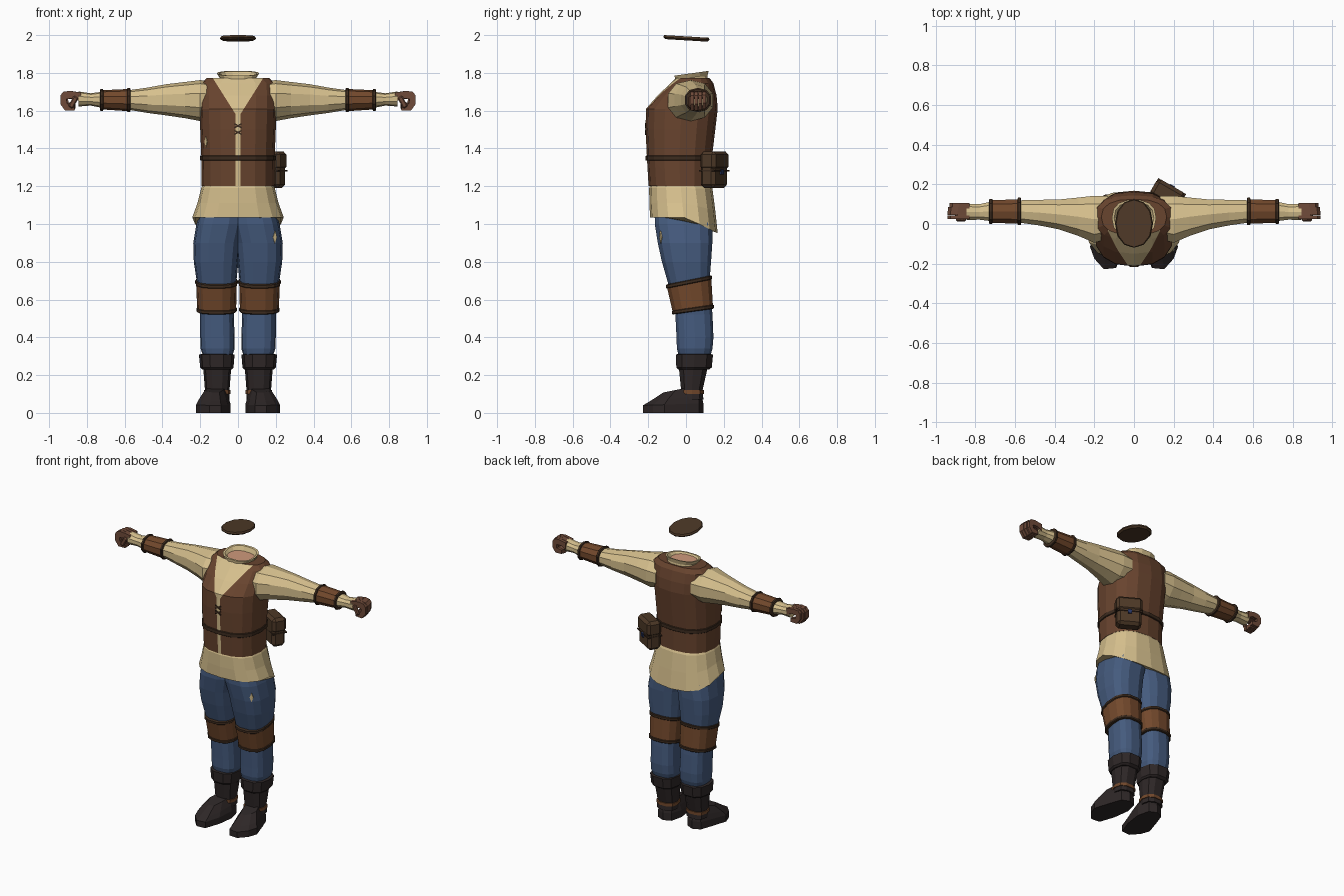
import bpy, bmesh, math
from mathutils import Vector, Matrix
from mathutils.bvhtree import BVHTree

if "Cube" in bpy.data.objects:
    bpy.data.objects.remove(bpy.data.objects["Cube"])


def mat(name, r, g, b):
    m = bpy.data.materials.new(name)
    m.diffuse_color = (r, g, b, 1)
    m.use_nodes = True
    m.node_tree.nodes["Principled BSDF"].inputs["Base Color"].default_value = m.diffuse_color
    return m


CREAM = mat("cream_cloth", 0.68, 0.53, 0.27)
VEST = mat("vest_brown", 0.14, 0.058, 0.028)
LEATHER = mat("tan_leather", 0.17, 0.066, 0.025)
TRIM = mat("dark_trim", 0.045, 0.024, 0.013)
POUCH = mat("pouch_brown", 0.075, 0.04, 0.02)
BLUE = mat("blue_cloth", 0.06, 0.105, 0.21)
BOOT = mat("boot_black", 0.027, 0.02, 0.02)
GLOVE = mat("glove_brown", 0.16, 0.07, 0.042)
SKIN = mat("skin", 0.62, 0.32, 0.2)
BUCKLE = mat("buckle_blue", 0.02, 0.035, 0.12)


def finish(name, bm, mats, mirror=False):
    bmesh.ops.recalc_face_normals(bm, faces=bm.faces)
    me = bpy.data.meshes.new(name)
    bm.to_mesh(me)
    bm.free()
    for m in mats:
        me.materials.append(m)
    ob = bpy.data.objects.new(name, me)
    bpy.context.collection.objects.link(ob)
    if mirror:
        ob.modifiers.new("mirror", 'MIRROR').use_mirror_merge = False
    return ob


def oval(x0, x1, y0, y1, z, tilt=0, n=14, p=2.5):
    """Rounded-box ring in the ground plane, tilted along y."""
    cx, cy, pts = (x0 + x1) / 2, (y0 + y1) / 2, []
    for i in range(n):
        c, s = math.cos(math.tau * i / n), math.sin(math.tau * i / n)
        x = math.copysign(abs(c) ** (2 / p), c) * (x1 - x0) / 2
        y = math.copysign(abs(s) ** (2 / p), s) * (y1 - y0) / 2
        pts.append((cx + x, cy + y, z + tilt * y))
    return pts


def arm_oval(x, y0, y1, z0, z1):
    return [(x, b, a) for a, b, _ in oval(z0, z1, y0, y1, 0, n=10, p=2.2)]


def loft_bm(rings, caps=(True, True)):
    bm = bmesh.new()
    vs = [[bm.verts.new(p) for p in r] for r in rings]
    n = len(vs[0])
    for a, b in zip(vs, vs[1:]):
        for i in range(n):
            bm.faces.new((a[i], a[(i + 1) % n], b[(i + 1) % n], b[i]))
    if caps[0]:
        bm.faces.new(vs[0])
    if caps[1]:
        bm.faces.new(vs[-1])
    return bm


def loft(name, rings, m, mirror=False, caps=(True, True)):
    return finish(name, loft_bm(rings, caps), [m], mirror)


def box(name, loc, size, m, rot=(0, 0, 0), bevel=0.0, mirror=False):
    bm = bmesh.new()
    bmesh.ops.create_cube(bm, size=1)
    bmesh.ops.scale(bm, vec=size, verts=bm.verts)
    if bevel:
        bmesh.ops.bevel(bm, geom=bm.edges[:], offset=bevel, segments=1, affect='EDGES')
    r = Matrix.Rotation(rot[2], 4, 'Z') @ Matrix.Rotation(rot[1], 4, 'Y')
    bmesh.ops.transform(bm, matrix=Matrix.Translation(loc) @ r, verts=bm.verts)
    return finish(name, bm, [m], mirror)


def patch(name, target, x, z, w, h, m):
    """Thin diamond laid on the front of a part."""
    me = target.data
    tree = BVHTree.FromPolygons([v.co for v in me.vertices], [p.vertices for p in me.polygons])
    hit, nor, *_ = tree.ray_cast(Vector((x, -1, z)), Vector((0, 1, 0)))
    side = nor.cross(Vector((0, 0, 1))).normalized()
    up = side.cross(nor)
    corners = [side * w, up * h, side * -w, up * -h]
    loft(name, [[hit + nor * d + c for c in corners] for d in (-0.003, 0.004)], m)


# Cap disc
loft("cap", [oval(-w, w, -0.12 + d, 0.125 - d, z, -0.06, 12, 2.1)
             for w, d, z in [(0.085, 0.01, 1.972), (0.096, 0, 1.982), (0.09, 0.004, 1.993)]], POUCH)

# Vest with open cream neckline
torso = [(1.20, .192, -.198, .135), (1.35, .194, -.207, .137), (1.5, .2, -.214, .155),
         (1.61, .203, -.212, .168), (1.68, .203, -.15, .162), (1.745, .198, -.082, .145),
         (1.772, .165, -.055, .125)]
bm = loft_bm([oval(-w, w, a, b, z, n=16) for z, w, a, b in torso])
for s in (1, -1):
    for nor in ((s, 0, 0), (s * .19, 0, -.12)):
        front = [f for f in bm.faces if f.calc_center_median().y < 0]
        geom = front + list({e for f in front for e in f.edges}) + list({v for f in front for v in f.verts})
        bmesh.ops.bisect_plane(bm, geom=geom, plane_co=(s * .012, 0, 1.58), plane_no=nor)
for f in bm.faces:
    c = f.calc_center_median()
    if c.y < 0 and abs(c.x) < .012 + max(0, c.z - 1.58) * .63:
        f.material_index = 1
vest = finish("vest", bm, [VEST, CREAM])

# Shirt tail, longer at the back
tail = []
for z, w, a, b, drop in [(1.22, .18, -.185, .125, 0), (1.19, .195, -.195, .14, .02),
                         (1.11, .215, -.194, .155, .25), (1.035, .242, -.19, .168, .5)]:
    tail.append([(x, y, z - drop * max(0, y)) for x, y, _ in oval(-w, w, a, b, z, n=16)])
loft("shirt_tail", tail, CREAM)

# Collar with the neck inside
rings = [oval(-.108, .108, -.085, .122, 1.735), oval(-.098, .098, -.06, .115, 1.775, .1),
         oval(-.112, .112, -.062, .122, 1.798, .14), oval(-.1, .1, -.05, .11, 1.797, .14),
         oval(-.085, .085, -.04, .098, 1.778)]
bm = loft_bm(rings)
bm.faces.ensure_lookup_table()
bm.faces[-1].material_index = 1
finish("collar", bm, [CREAM, SKIN])

# Belt and laces
loft("belt", [oval(-w, w, -w - .014, w - .055, z, n=16)
              for w, z in [(.196, 1.335), (.2, 1.338), (.2, 1.36), (.196, 1.363)]], TRIM)
for i in range(2):
    for s in (1, -1):
        box("lace", (0, -.214, 1.485 + i * .035), (.045, .008, .008), TRIM, (0, s * .5, 0))

# Sleeves
arm = [(.13, -.08, .145, 1.56, 1.75), (.2, -.1, .148, 1.545, 1.762), (.28, -.065, .138, 1.56, 1.752),
       (.38, -.03, .127, 1.575, 1.74), (.48, -.01, .125, 1.588, 1.722), (.58, .005, .122, 1.605, 1.708),
       (.72, .012, .115, 1.615, 1.7), (.78, .02, .102, 1.627, 1.692), (.845, .018, .104, 1.622, 1.702)]
loft("sleeve", [arm_oval(*a) for a in arm], CREAM, True)

# Bracers with rims
loft("bracer", [arm_oval(.575, -.002, .128, 1.597, 1.715), arm_oval(.725, .004, .122, 1.607, 1.708)],
     LEATHER, True)
for x, g in ((.578, .006), (.722, 0)):
    loft("bracer_rim", [arm_oval(x + d, .002 - g - e, .125 + g + e, 1.603 - g - e, 1.71 + g + e)
                        for d, e in ((-.009, 0), (-.006, .005), (.006, .005), (.009, 0))], TRIM, True)

# Gloves: one curled profile per finger, plus a thumb
curl = [(.83, 1.695), (.89, 1.705), (.925, 1.70), (.941, 1.68), (.941, 1.635), (.915, 1.6), (.865, 1.602),
        (.865, 1.63), (.905, 1.637), (.908, 1.662), (.87, 1.665), (.83, 1.645)]
for i in range(4):
    y, k = .024 + i * .021, (1, 1, .97, .9)[i]
    loft("finger", [[(.83 + (x - .83) * k, yy, 1.7 + (z - 1.7) * k) for x, z in curl]
                    for yy in (y, y + .0195)], GLOVE, True)
box("palm", (.868, .064, 1.68), (.07, .075, .034), GLOVE, bevel=.008, mirror=True)
box("thumb", (.872, .024, 1.645), (.028, .022, .065), GLOVE, (0, -.5, 0), .006, True)

# Trousers
leg = [(1.1, -.04, .19, -.165, .125), (1.0, -.035, .22, -.168, .142), (.9, -.012, .237, -.152, .142),
       (.8, -.002, .234, -.13, .135), (.68, .01, .216, -.095, .125), (.6, .018, .208, -.072, .135),
       (.52, .022, .2, -.058, .142), (.4, .018, .2, -.052, .147), (.34, .018, .198, -.05, .142),
       (.3, .03, .185, -.04, .13)]
trousers = loft("trousers", [oval(a, b, c, d, z, p=2.8) for z, a, b, c, d in leg], BLUE, True)

# Knee guards with rims
loft("knee_guard", [oval(.006, .222, -.104, .136, .693, .2), oval(.01, .216, -.072, .145, .547, .14)],
     LEATHER, True)
for z, a, b, c, d, t in ((.693, .006, .222, -.104, .136, .2), (.547, .01, .216, -.072, .145, .14)):
    loft("knee_guard_rim", [oval(a - e, b + e, c - e, d + e, z + h, t)
                            for h, e in ((-.011, 0), (-.007, .005), (.007, .005), (.011, 0))], TRIM, True)

# Boots: shaft, folded cuff, ankle strap, turned-out foot
loft("boot_shaft", [oval(.045, .178, -.03, .095, .07, n=10), oval(.045, .175, -.028, .09, .12, n=10),
                    oval(.035, .185, -.042, .12, .25, n=10)], BOOT, True)
loft("boot_cuff", [oval(.032, .19, -.045, .125, .23, n=10), oval(.024, .2, -.055, .14, .24, n=10),
                   oval(.018, .207, -.058, .147, .308, n=10), oval(.03, .195, -.045, .135, .312, n=10)],
     BOOT, True)
loft("boot_strap", [oval(.04, .181, -.035, .097, z, n=10) for z in (.1, .12)], LEATHER, True)
sole = [(.09, -.222), (.152, -.228), (.2, -.175), (.222, -.115), (.185, 0), (.16, .07), (.11, .092),
        (.06, .07), (.04, -.01), (.055, -.12)]
ankle = Vector((.111, .03))
foot = []
for z, k, rise in ((0, 1, 0), (.04, 1, .01), (.06, .86, .03), (.092, .58, .05)):
    pts = [ankle + (Vector(p) - ankle) * k for p in sole]
    foot.append([(p.x, p.y, z + rise * min(1, max(0, (p.y + .2) * 4))) for p in pts])
loft("boot_foot", foot, BOOT, True)

# Belt pouch on the back left hip
turn = -math.radians(30)
out = Vector((math.sin(-turn), math.cos(turn), 0))
mid = Vector((.168, .148, 1.28))
box("pouch_body", mid, (.155, .088, .18), POUCH, (0, 0, turn), .018)
box("pouch_flap", mid + out * .003 + Vector((0, 0, .055)), (.165, .095, .1), POUCH, (0, 0, turn), .018)
box("pouch_seam", mid + out * .002 + Vector((0, 0, .003)), (.162, .095, .008), TRIM, (0, 0, turn))
box("pouch_buckle", mid + out * .05 + Vector((0, 0, -.005)), (.026, .009, .026), BUCKLE, (0, 0, turn))

# Worn spots
patch("trouser_tear", trousers, .195, .93, .012, .032, CREAM)
patch("vest_tear", vest, -.168, 1.435, .012, .028, CREAM)
